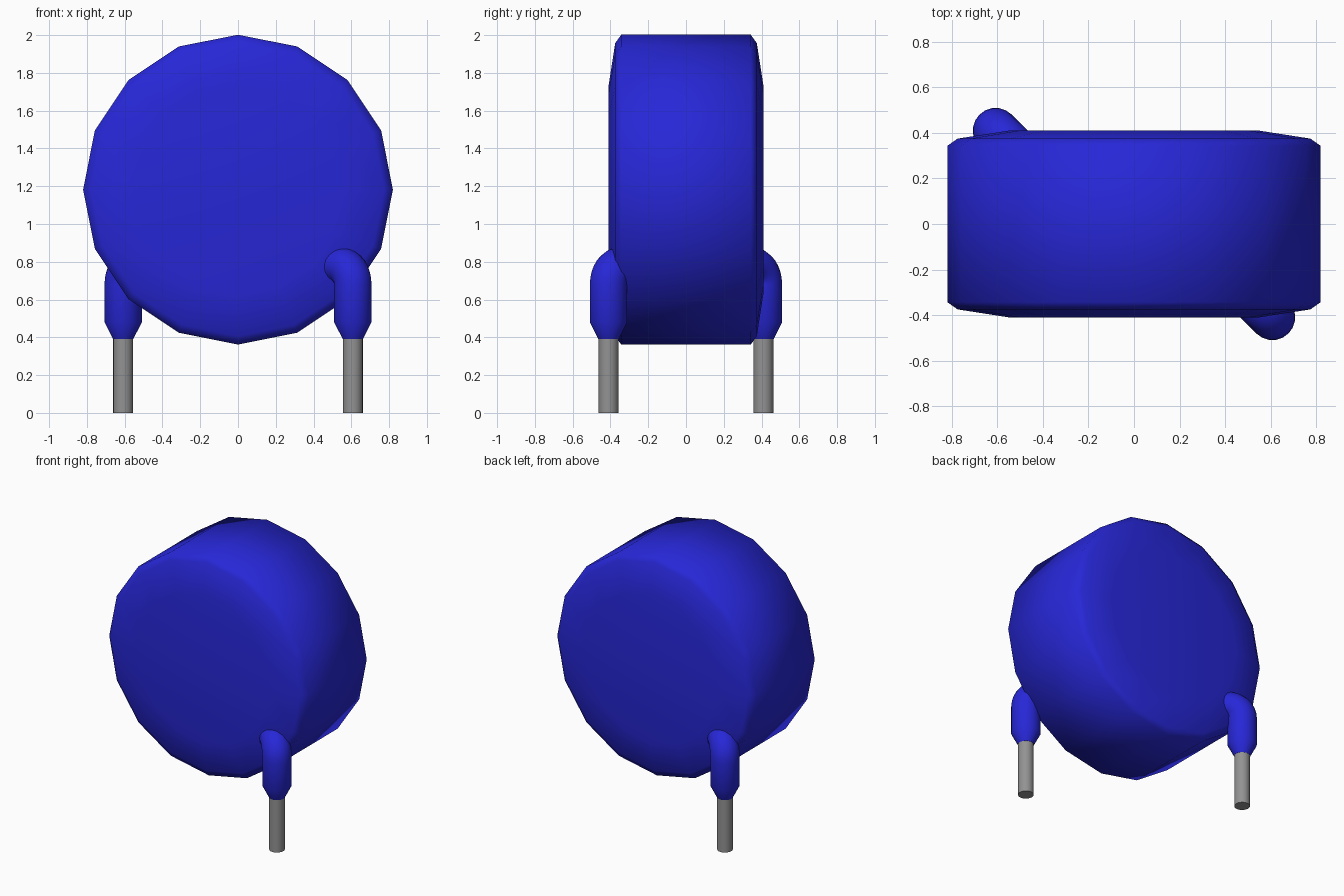
import bpy, bmesh, math
from mathutils import Vector, Matrix

cube = bpy.data.objects.get("Cube")
if cube:
    bpy.data.objects.remove(cube, do_unlink=True)


def material(name, color):
    m = bpy.data.materials.new(name)
    m.use_nodes = True
    m.diffuse_color = (*color, 1)
    m.node_tree.nodes["Principled BSDF"].inputs["Base Color"].default_value = (*color, 1)
    return m


BLUE = material("blue_coating", (0.02, 0.02, 0.68))
METAL = material("grey_metal", (0.29, 0.29, 0.29))


def swept(name, stations, sides, mat, angle):
    """Skin circular rings given as (centre, direction, side axis, radius) and cap both ends."""
    bm = bmesh.new()
    rings = []
    for centre, direction, side, radius in stations:
        other = direction.cross(side)
        rings.append([bm.verts.new(centre + radius * (math.cos(a) * side + math.sin(a) * other))
                      for a in (2 * math.pi * i / sides for i in range(sides))])
    for a, b in zip(rings, rings[1:]):
        for i in range(sides):
            j = (i + 1) % sides
            bm.faces.new((a[i], a[j], b[j], b[i]))
    bm.faces.new(rings[0][::-1])
    bm.faces.new(rings[-1])
    bmesh.ops.recalc_face_normals(bm, faces=bm.faces[:])
    mesh = bpy.data.meshes.new(name)
    bm.to_mesh(mesh)
    bm.free()
    mesh.materials.append(mat)
    obj = bpy.data.objects.new(name, mesh)
    bpy.context.collection.objects.link(obj)
    bpy.ops.object.select_all(action='DESELECT')
    obj.select_set(True)
    bpy.context.view_layer.objects.active = obj
    bpy.ops.object.shade_smooth_by_angle(angle=math.radians(angle))
    return obj


X, Y, Z = Vector((1, 0, 0)), Vector((0, 1, 0)), Vector((0, 0, 1))

# Sixteen-sided disc body with a softened rim on both faces
profile = [(-0.41, 0.55), (-0.375, 0.775), (-0.343, 0.82),
           (0.343, 0.82), (0.375, 0.775), (0.41, 0.55)]
swept("disc_body", [(Vector((0, y, 1.182)), Y, X, r) for y, r in profile], 16, BLUE, 60)

# Coated lead sleeve: tapered foot, straight stem, elbow into the disc
foot = Vector((0.608, -0.41, 0))
inward = Vector((-1, 1, 0)).normalized()
side = Z.cross(inward)
R = 0.1
sleeve = [(foot + Z * z, Z, side, r) for z, r in [(0.39, 0.054), (0.48, 0.1)]]
for i in range(9):
    t = math.pi / 2 * i / 8
    centre = foot + Z * (0.68 + R * math.sin(t)) + inward * R * (1 - math.cos(t))
    sleeve.append((centre, Z * math.cos(t) + inward * math.sin(t), side, 0.1))
sleeve.append((foot + Z * 0.78 + inward * 0.2, inward, side, 0.1))

# Bare metal pin
pin = [(foot + Z * z, Z, X, 0.053) for z in (0, 0.42)]

# The rear lead is the front one turned half way round
for place, turn in (("front", 0), ("rear", math.pi)):
    for part, stations, sides, mat in (("lead_sleeve", sleeve, 20, BLUE),
                                       ("lead_pin", pin, 20, METAL)):
        obj = swept(place + "_" + part, stations, sides, mat, 50)
        obj.data.transform(Matrix.Rotation(turn, 4, 'Z'))
